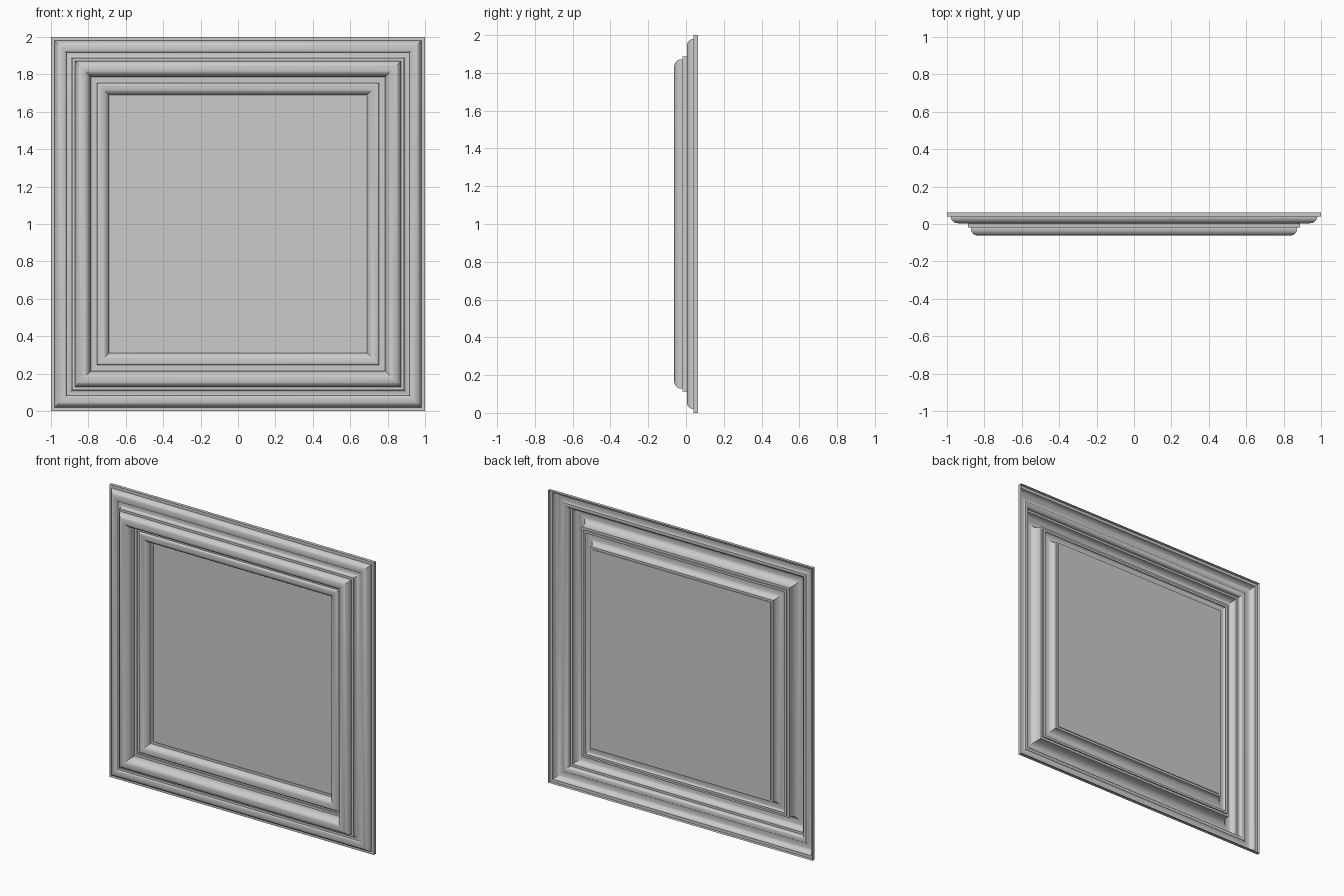
import bpy, bmesh
from math import sin, cos, pi

if "Cube" in bpy.data.objects:
    bpy.data.objects.remove(bpy.data.objects["Cube"])


def arc(r0, y0, r1, y1, n=8, rise_first=True):
    """Quarter ellipse from (r0, y0) to (r1, y1); depth changes first if rise_first."""
    pts = []
    for i in range(n + 1):
        t = i / n * pi / 2
        a, b = (1 - cos(t), sin(t)) if rise_first else (sin(t), 1 - cos(t))
        pts.append((r0 + (r1 - r0) * a, y0 + (y1 - y0) * b))
    return pts


def square(bm, r, y):
    return [bm.verts.new((sx * r, y, 1 + sz * r))
            for sx, sz in ((-1, -1), (1, -1), (1, 1), (-1, 1))]


def finish(bm, name):
    me = bpy.data.meshes.new(name)
    bm.to_mesh(me)
    bm.free()
    ob = bpy.data.objects.new(name, me)
    bpy.context.collection.objects.link(ob)
    bpy.context.view_layer.objects.active = ob
    ob.select_set(True)
    bpy.ops.object.shade_smooth_by_angle(angle=0.52)
    ob.select_set(False)
    return ob


def moulding(name, profile):
    """Sweep a (half width, depth) profile round the square with mitred corners."""
    bm = bmesh.new()
    rings = [square(bm, r, y) for r, y in profile]
    for a, b in zip(rings, rings[1:]):
        for i in range(4):
            j = (i + 1) % 4
            bm.faces.new((a[i], a[j], b[j], b[i]))
    return finish(bm, name)


# outer rim, rounded bead and small cove
outer = [(1, .0625), (1, .041), (.98, .041)]
outer += arc(.98, .041, .942, .004)
outer += arc(.938, .004, .918, .013, 5, False)
outer += arc(.912, .013, .887, -.004, 5, False)
outer += [(.887, -.019), (.872, -.019)]
moulding("outer_moulding", outer)

# tall middle bead, open behind
middle = [(.872, -.019), (.872, -.025)]
middle += arc(.872, -.025, .832, -.0625)
middle += arc(.826, -.0625, .786, -.008, 8, False)
middle += [(.786, .006), (.77, .006), (.77, .014), (.755, .014)]
moulding("middle_moulding", middle)

# inner bead stepping down to the panel
inner = [(.755, .014), (.755, .008)]
inner += arc(.755, .008, .74, -.001, 4)
inner += arc(.735, -.001, .69, .038, 8, False)
inner += [(.69, .044), (.675, .044), (.675, .049)]
moulding("inner_moulding", inner)

# flat centre panel
bm = bmesh.new()
bm.faces.new(square(bm, .675, .049))
finish(bm, "centre_panel")
